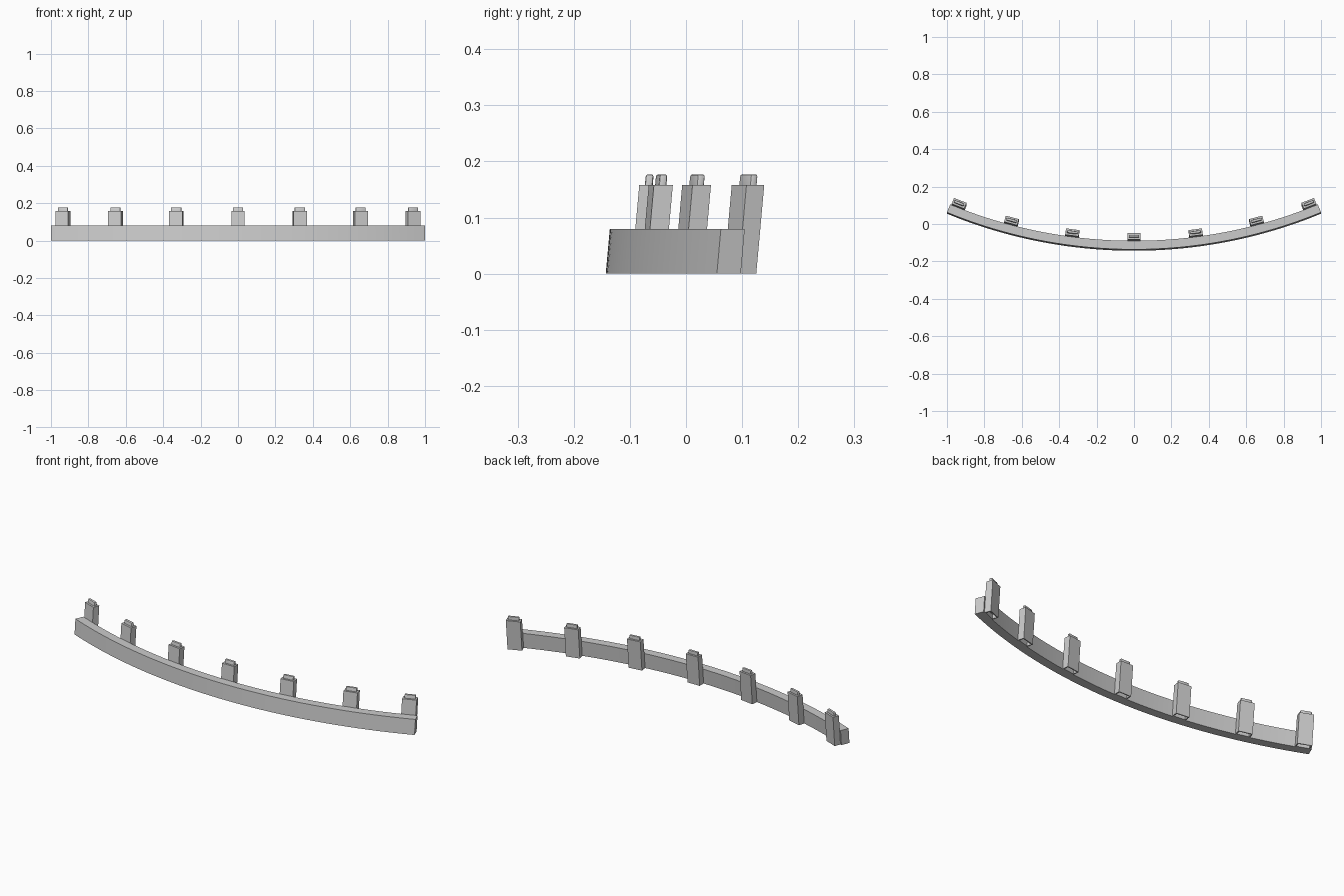
import bpy, bmesh, math
from mathutils import Matrix, Vector

if "Cube" in bpy.data.objects:
    bpy.data.objects.remove(bpy.data.objects["Cube"])

R = 2.624            # front radius of the arc
YC = R - 0.143       # arc centre in y
THICK, HEIGHT = 0.046, 0.08
HALF = math.asin(1 / R)
PEG_W, PEG_T, PEG_H = 0.072, 0.034, 0.158
SHEAR = Matrix(((1, 0, 0, 0), (0, 1, 0.09, 0), (0, 0, 1, 0), (0, 0, 0, 1)))


def finish(name, bm):
    # everything leans slightly backwards
    bm.transform(SHEAR)
    bmesh.ops.recalc_face_normals(bm, faces=bm.faces[:])
    mesh = bpy.data.meshes.new(name)
    bm.to_mesh(mesh)
    bm.free()
    ob = bpy.data.objects.new(name, mesh)
    bpy.context.collection.objects.link(ob)
    bpy.context.view_layer.objects.active = ob
    ob.select_set(True)
    bpy.ops.object.shade_smooth_by_angle(angle=math.radians(30))
    ob.select_set(False)
    return ob


def box(bm, w, d, z0, z1):
    m = Matrix.Translation((0, 0, (z0 + z1) / 2)) @ Matrix.Diagonal((w, d, z1 - z0, 1))
    return bmesh.ops.create_cube(bm, size=1, matrix=m)["verts"]


# Curved rail: rectangular section swept along the arc
bm = bmesh.new()
N = 64
section = [(R, 0), (R, HEIGHT), (R - THICK, HEIGHT), (R - THICK, 0)]
rings = []
for i in range(N + 1):
    a = -HALF + 2 * HALF * i / N
    rings.append([bm.verts.new((r * math.sin(a), YC - r * math.cos(a), z)) for r, z in section])
for p, q in zip(rings, rings[1:]):
    for k in range(4):
        bm.faces.new((p[k], p[(k + 1) % 4], q[(k + 1) % 4], q[k]))
bm.faces.new(rings[0])
bm.faces.new(rings[-1])
finish("curved_rail", bm)


def peg(name, x):
    bm = bmesh.new()
    box(bm, PEG_W, PEG_T, 0, PEG_H)
    # Socket recessed into the underside
    bm.faces.ensure_lookup_table()
    bottom = min(bm.faces, key=lambda f: f.calc_center_median().z)
    bmesh.ops.inset_region(bm, faces=[bottom], thickness=0.007)
    for v in bmesh.ops.extrude_discrete_faces(bm, faces=[bottom])["faces"][0].verts:
        v.co.z += 0.022
    # Rounded tongue on top
    tongue = box(bm, 0.056, 0.014, PEG_H - 0.004, 0.177)
    edges = {e for v in tongue for e in v.link_edges
             if max(w.co.z for w in e.verts) > PEG_H}
    bmesh.ops.bevel(bm, geom=list(edges), offset=0.004, segments=2,
                    profile=0.5, affect='EDGES')
    # Place behind the rail, facing along the arc
    r = R - THICK - PEG_T / 2 + 0.0005
    a = math.asin(x / r)
    bm.transform(Matrix.Translation(Vector((x, YC - r * math.cos(a), 0)))
                 @ Matrix.Rotation(a, 4, 'Z'))
    finish(name, bm)


# Seven pegs, closer together at the ends
for i, x in enumerate((-0.935, -0.655, -0.33, 0, 0.33, 0.655, 0.935)):
    peg(f"peg_{i + 1}", x)
